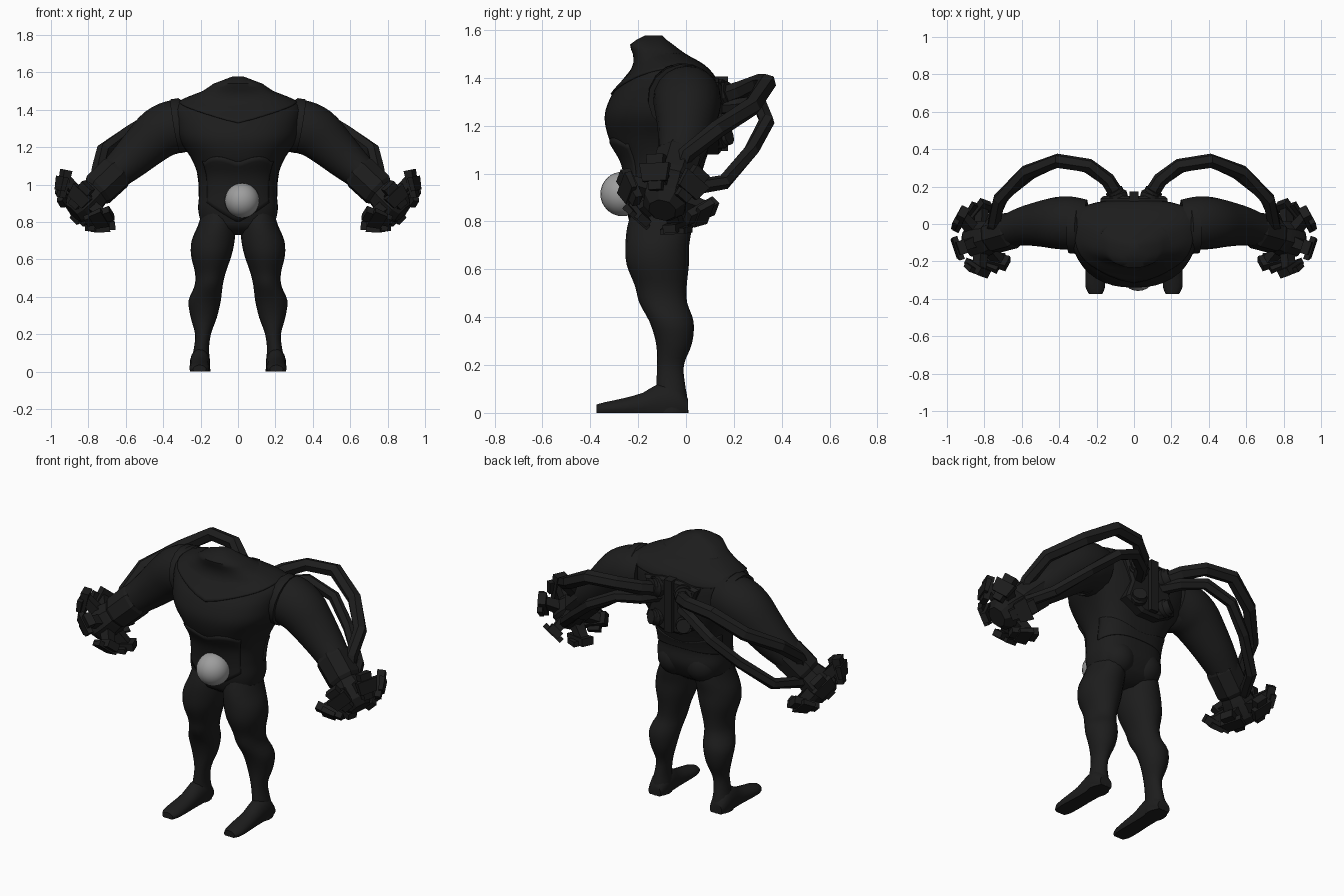
import bpy, bmesh, math
from mathutils import Vector

if "Cube" in bpy.data.objects:
    bpy.data.objects.remove(bpy.data.objects["Cube"])

def material(name, v):
    m = bpy.data.materials.new(name)
    m.diffuse_color = (v, v, v, 1)
    m.use_nodes = True
    m.node_tree.nodes["Principled BSDF"].inputs["Base Color"].default_value = m.diffuse_color
    return m

DARK = material("charcoal", 0.012)
GREY = material("pale grey", 0.34)

def finish(name, bm, mat=DARK, mirror=False, smooth=40):
    bmesh.ops.recalc_face_normals(bm, faces=bm.faces)
    me = bpy.data.meshes.new(name)
    bm.to_mesh(me)
    bm.free()
    ob = bpy.data.objects.new(name, me)
    bpy.context.collection.objects.link(ob)
    me.materials.append(mat)
    bpy.ops.object.select_all(action='DESELECT')
    ob.select_set(True)
    bpy.context.view_layer.objects.active = ob
    if smooth:
        bpy.ops.object.shade_smooth_by_angle(angle=math.radians(smooth))
    if mirror:
        ob.modifiers.new("mirror", 'MIRROR').use_mirror_merge = False
    return ob

def skin(bm, rings, caps=True, closed=True):
    vs = [[bm.verts.new(p) for p in r] for r in rings]
    n = len(vs[0])
    for a, b in zip(vs, vs[1:]):
        for i in range(n if closed else n - 1):
            j = (i + 1) % n
            bm.faces.new((a[i], a[j], b[j], b[i]))
    if caps:
        bm.faces.new(vs[0])
        bm.faces.new(vs[-1])

def sample(rows, t):
    """Smooth interpolation of table rows, t in row units."""
    i = min(int(t), len(rows) - 2)
    f = t - i
    p = [rows[max(0, min(len(rows) - 1, k))] for k in range(i - 1, i + 3)]
    return [0.5 * (2*b + (c - a)*f + (2*a - 5*b + 4*c - d)*f*f + (3*b - a - 3*c + d)*f**3)
            for a, b, c, d in zip(*p)]

def resample(rows, k):
    return [sample(rows, i / k) for i in range((len(rows) - 1) * k + 1)]

def tube(bm, rows, sides, spin=0.0):
    """Rows of x, y, z, radius; rings follow the path."""
    P = [Vector(r[:3]) for r in rows]
    rings = []
    for i, p in enumerate(P):
        t = (P[min(i + 1, len(P) - 1)] - P[max(i - 1, 0)]).normalized()
        s = t.cross(Vector((0.1, 0.3, 1))).normalized()
        u = s.cross(t)
        rings.append([p + rows[i][3] * (math.cos(a) * s + math.sin(a) * u)
                      for a in (spin + 2 * math.pi * k / sides for k in range(sides))])
    skin(bm, rings)

def box(bm, c, axes, size, taper=1.0):
    """Box along three axes; the far end of the first axis can taper."""
    rings = []
    for e, f in ((-1, 1), (1, taper)):
        rings.append([c + axes[0]*e*size[0]/2 + axes[1]*a*f*size[1]/2 + axes[2]*b*f*size[2]/2
                      for a, b in ((-1, -1), (1, -1), (1, 1), (-1, 1))])
    skin(bm, rings)

# Torso: z, half width, front y, back y, y of widest point
TORSO = [(0.73, 0.07, -0.16, -0.04, -0.10), (0.77, 0.18, -0.22, 0.02, -0.10),
         (0.86, 0.212, -0.245, 0.06, -0.10), (0.95, 0.208, -0.25, 0.055, -0.10),
         (1.05, 0.215, -0.27, 0.08, -0.08), (1.14, 0.25, -0.32, 0.11, -0.06),
         (1.24, 0.315, -0.34, 0.13, -0.05), (1.33, 0.337, -0.31, 0.13, -0.04),
         (1.41, 0.345, -0.25, 0.115, -0.03), (1.455, 0.29, -0.222, 0.075, -0.04),
         (1.50, 0.19, -0.222, 0.00, -0.09), (1.545, 0.122, -0.232, -0.06, -0.13),
         (1.578, 0.03, -0.17, -0.10, -0.135)]

def torso_point(a, z, off=0.0):
    i = 0
    while i < len(TORSO) - 2 and z > TORSO[i + 1][0]:
        i += 1
    t = i + (z - TORSO[i][0]) / (TORSO[i + 1][0] - TORSO[i][0])
    _, w, f, b, m = sample(TORSO, t)
    c, s = math.cos(a), math.sin(a)
    p = 0.85 if s < 0 else 0.72
    x = (w + off) * math.copysign(abs(c) ** p, c)
    y = m + ((m - f) if s < 0 else (b - m)) * math.copysign(abs(s) ** p, s) + off * s
    return Vector((x, y, z))

N = 40
bm = bmesh.new()
zs = [TORSO[0][0] + (1.578 - TORSO[0][0]) * i / 44 for i in range(45)]
skin(bm, [[torso_point(2 * math.pi * k / N, z) for k in range(N)] for z in zs])
finish("torso", bm, smooth=60)

def patch(name, a0, a1, low, high, off, closed=False, sink=0.0):
    """Thin plate that hugs the torso; its top edge can sink in."""
    bm = bmesh.new()
    m = N if closed else 24
    ang = [a0 + (a1 - a0) * k / (m if closed else m - 1) for k in range(m)]
    skin(bm, [[torso_point(a, low(a) + (high(a) - low(a)) * j / 12, off - sink * j / 12)
               for a in ang] for j in range(13)], caps=False, closed=closed)
    mod = finish(name, bm).modifiers.new("thickness", 'SOLIDIFY')
    mod.thickness, mod.offset = 0.01, 0

# V-neck cowl over the shoulders, belly plate and hip belt
patch("cowl", 0, 2 * math.pi,
      lambda a: (1.33 + 0.11 * abs(math.cos(a)) if math.sin(a) < 0
                 else 1.44 - 0.06 * math.sin(a)),
      lambda a: 1.5, 0.002, True, 0.014)
patch("belly_plate", math.radians(-138), math.radians(-42),
      lambda a: 0.80 + 0.14 * abs(math.cos(a)),
      lambda a: 1.12 + 0.03 * abs(math.sin(4 * (a + math.pi / 2))), 0.0)
patch("back_belt", math.radians(10), math.radians(170),
      lambda a: 0.93 + 0.03 * math.sin(a), lambda a: 1.0 + 0.06 * abs(math.cos(a)), 0.0)

# Legs: x, y, z, x radius, y radius
LEG = [(0.203, -0.06, 0.0, 0.055, 0.07), (0.2, -0.06, 0.06, 0.05, 0.066),
       (0.196, -0.064, 0.12, 0.041, 0.06), (0.187, -0.065, 0.2, 0.042, 0.056),
       (0.183, -0.05, 0.29, 0.07, 0.075), (0.178, -0.06, 0.38, 0.086, 0.092),
       (0.157, -0.095, 0.46, 0.075, 0.1), (0.148, -0.105, 0.53, 0.082, 0.108),
       (0.143, -0.118, 0.62, 0.108, 0.13), (0.133, -0.12, 0.7, 0.115, 0.133),
       (0.115, -0.11, 0.78, 0.1, 0.135), (0.105, -0.1, 0.86, 0.085, 0.12)]
bm = bmesh.new()
skin(bm, [[(x + rx * math.cos(a), y + ry * math.sin(a), z)
           for a in (2 * math.pi * k / 20 for k in range(20))]
          for x, y, z, rx, ry in resample(LEG, 3)])
finish("leg", bm, mirror=True, smooth=60)

# Buttocks
bm = bmesh.new()
bmesh.ops.create_uvsphere(bm, u_segments=20, v_segments=12, radius=0.1)
bmesh.ops.translate(bm, verts=bm.verts, vec=(0.09, -0.035, 0.85))
finish("buttock", bm, mirror=True)

# Feet: y, x centre, half width, height
FOOT = [(0.008, 0.203, 0.04, 0.06), (-0.04, 0.203, 0.054, 0.12), (-0.12, 0.203, 0.053, 0.12),
        (-0.18, 0.204, 0.052, 0.085), (-0.27, 0.206, 0.055, 0.06),
        (-0.34, 0.207, 0.052, 0.045), (-0.375, 0.205, 0.035, 0.035)]
bm = bmesh.new()
skin(bm, [[(x + w * math.cos(a), y, max(0, h * (0.35 + 0.65 * math.sin(a))))
           for a in (math.radians(-32.6 + 245.2 * k / 11) for k in range(12))]
          for y, x, w, h in resample(FOOT, 2)])
finish("foot", bm, mirror=True)

# Arms with shoulder rim
bm = bmesh.new()
tube(bm, resample([(0.26, 0.0, 1.32, 0.13), (0.34, 0.005, 1.31, 0.142), (0.42, 0.005, 1.275, 0.138),
                   (0.5, 0.0, 1.205, 0.122), (0.58, -0.01, 1.13, 0.106),
                   (0.66, -0.03, 1.06, 0.09), (0.72, -0.05, 1.01, 0.08)], 3), 20)
finish("arm", bm, mirror=True, smooth=60)
bm = bmesh.new()
tube(bm, [(0.27, -0.015, 1.325, 0.13), (0.29, -0.015, 1.32, 0.146), (0.335, -0.012, 1.312, 0.147)], 16)
finish("shoulder_rim", bm, mirror=True)

# Gauntlet: faceted sleeve and knuckle block
D = Vector((0.7, -0.2, -0.66)).normalized()
E = Vector((0.68, 0.0, 0.72)).normalized()
F = D.cross(E).normalized()
E = F.cross(D)
bm = bmesh.new()
W = Vector((0.64, -0.03, 1.075))
tube(bm, [(*(W + D * s), r) for s, r in ((0, 0.092), (0.02, 0.1), (0.15, 0.098),
                                        (0.17, 0.085), (0.24, 0.1), (0.3, 0.095), (0.34, 0.06))], 8, 0.3)
finish("gauntlet", bm, mirror=True, smooth=20)

# Splayed fingers: a knuckle and an inward-curled wide plate each
bm = bmesh.new()
C = W + D * 0.25
for k in range(6):
    a = math.radians(15 + 60 * k)
    R = E * math.cos(a) + F * math.sin(a)
    T = D.cross(R)
    box(bm, C + R * 0.12, (R, T, D), (0.12, 0.06, 0.06), 0.8)
    out = (D - R * 0.75).normalized()
    nrm = T.cross(out)
    box(bm, C + R * 0.155 + D * 0.025, (out, T, nrm), (0.15, 0.075, 0.045), 0.75)
    box(bm, C + R * 0.165 + D * 0.035, (out, T, nrm), (0.075, 0.13, 0.03), 0.8)
finish("fingers", bm, mirror=True, smooth=0)

# Cables from the back unit to the gauntlets
for name, path in (
        ("upper_cable", [(0.08, 0.14, 1.32, 0.04), (0.14, 0.235, 1.35, 0.04), (0.24, 0.312, 1.38, 0.038),
                         (0.41, 0.338, 1.38, 0.04), (0.58, 0.275, 1.28, 0.04),
                         (0.72, 0.13, 1.185, 0.038), (0.75, 0.0, 1.08, 0.036), (0.76, -0.04, 1.0, 0.036)]),
        ("lower_cable", [(0.08, 0.13, 1.28, 0.035), (0.14, 0.23, 1.285, 0.033), (0.25, 0.305, 1.295, 0.033),
                         (0.4, 0.338, 1.22, 0.033), (0.54, 0.275, 1.1, 0.032),
                         (0.69, 0.16, 0.965, 0.032), (0.76, 0.02, 0.94, 0.032), (0.79, -0.05, 0.93, 0.03)])):
    bm = bmesh.new()
    tube(bm, path, 6)
    finish(name, bm, mirror=True, smooth=0)

# Back unit: spine, shield plate and round sockets
X, Y, Z = Vector((1, 0, 0)), Vector((0, 1, 0)), Vector((0, 0, 1))
bm = bmesh.new()
box(bm, Vector((0, 0.135, 1.25)), (Z, X, Y), (0.31, 0.05, 0.08))
finish("back_spine", bm, smooth=0)
half = [(0.06, 1.40), (0.18, 1.38), (0.13, 1.25), (0.17, 1.14), (0.06, 1.08)]
outline = half + [(-x, z) for x, z in reversed(half)]
bm = bmesh.new()
skin(bm, [[(x * f, y, 1.25 + (z - 1.25) * f) for x, z in outline]
          for y, f in ((0.07, 1), (0.135, 1), (0.15, 0.9))])
finish("back_plate", bm, smooth=0)
bm = bmesh.new()
for z, r in ((1.33, 0.06), (1.15, 0.05)):
    tube(bm, [(0.08, 0.1, z, r), (0.098, 0.16, z + 0.005, r), (0.1, 0.165, z + 0.006, r * 0.8),
              (0.108, 0.18, z + 0.01, r * 0.8)], 12)
finish("cable_socket", bm, mirror=True, smooth=30)

# Belly ball
bm = bmesh.new()
bmesh.ops.create_uvsphere(bm, u_segments=24, v_segments=16, radius=0.093)
bmesh.ops.translate(bm, verts=bm.verts, vec=(0.022, -0.265, 0.915))
finish("belly_ball", bm, GREY)
